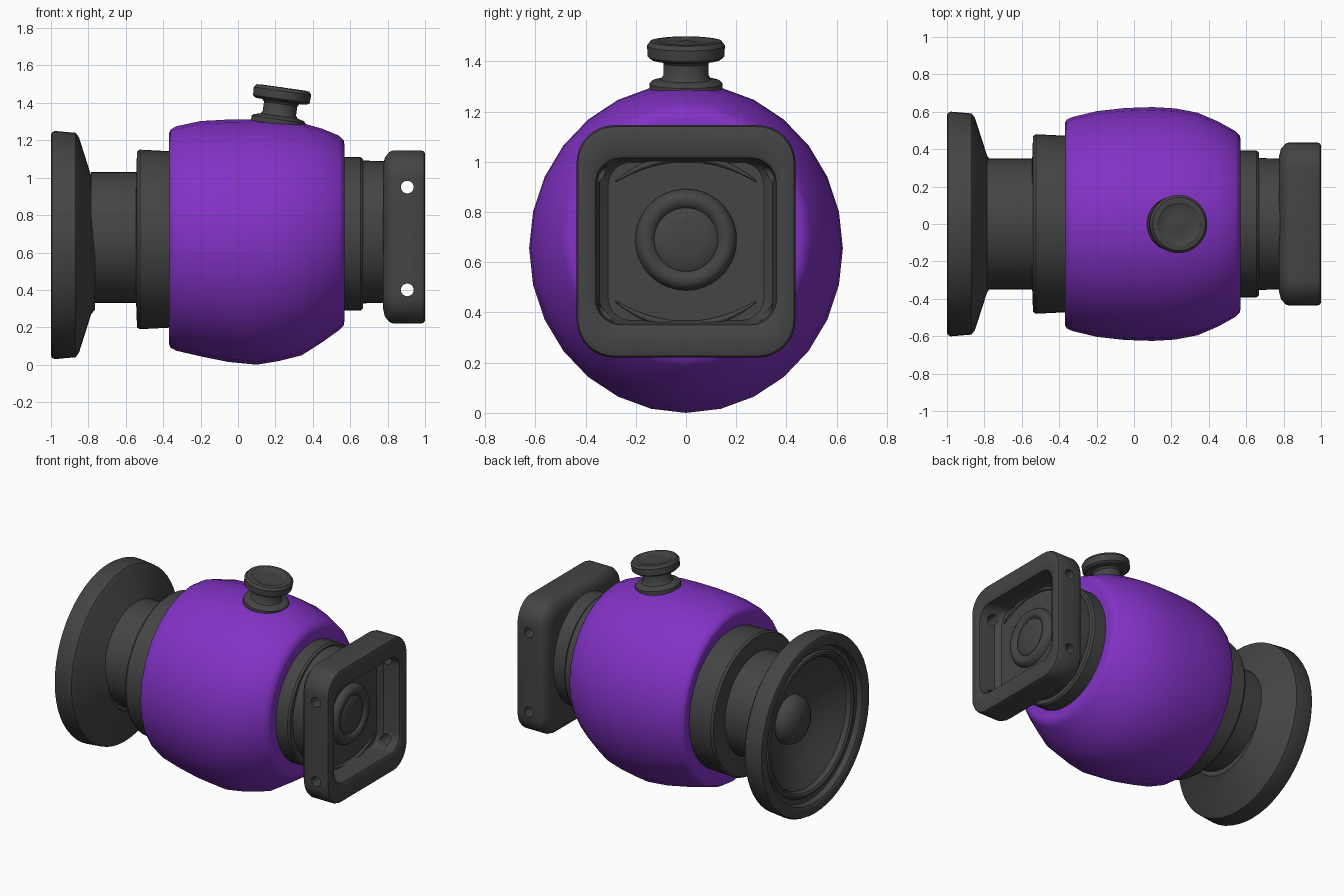
import bpy, bmesh, math
from mathutils import Matrix

if "Cube" in bpy.data.objects:
    bpy.data.objects.remove(bpy.data.objects["Cube"])


def material(name, rgb):
    m = bpy.data.materials.new(name)
    m.diffuse_color = (*rgb, 1)
    m.use_nodes = True
    m.node_tree.nodes["Principled BSDF"].inputs["Base Color"].default_value = m.diffuse_color
    return m


GREY = material("dark grey", (0.058, 0.058, 0.058))
PURPLE = material("purple", (0.225, 0.032, 0.56))


def oval(x, cz, ry, rz, n=56):
    return [(x, ry * math.cos(2 * math.pi * i / n), cz + rz * math.sin(2 * math.pi * i / n))
            for i in range(n)]


def rounded(x, cz, hy, hz, rad, steps=8):
    pts = []
    for q, (sy, sz) in enumerate([(1, 1), (-1, 1), (-1, -1), (1, -1)]):
        for k in range(steps + 1):
            a = math.pi / 2 * (q + k / steps)
            pts.append((x, sy * (hy - rad) + rad * math.cos(a), cz + sz * (hz - rad) + rad * math.sin(a)))
    return pts


def loft(name, rings, mat, angle=35, matrix=None):
    """Skin a row of equal rings and cap both ends."""
    bm = bmesh.new()
    loops = [[bm.verts.new(p) for p in r] for r in rings]
    n = len(loops[0])
    for a, b in zip(loops, loops[1:]):
        for i in range(n):
            j = (i + 1) % n
            bm.faces.new((a[i], a[j], b[j], b[i]))
    bm.faces.new(loops[0])
    bm.faces.new(loops[-1])
    bmesh.ops.recalc_face_normals(bm, faces=bm.faces[:])
    me = bpy.data.meshes.new(name)
    bm.to_mesh(me)
    bm.free()
    if matrix:
        me.transform(matrix)
    me.materials.append(mat)
    ob = bpy.data.objects.new(name, me)
    bpy.context.collection.objects.link(ob)
    smooth(ob, angle)
    return ob


def smooth(ob, angle):
    bpy.ops.object.select_all(action='DESELECT')
    ob.select_set(True)
    bpy.context.view_layer.objects.active = ob
    bpy.ops.object.shade_smooth_by_angle(angle=math.radians(angle))


def turned(name, profile, cz, sy=1.0, sz=1.0, mat=GREY, angle=35, matrix=None):
    """Lathe (x, radius) pairs about the x axis at height cz."""
    return loft(name, [oval(x, cz, r * sy, r * sz) for x, r in profile], mat, angle, matrix)


# barrel body: x, half width, bottom, top
sections = [(-0.345, 0.44, 0.21, 1.14), (-0.362, 0.50, 0.15, 1.20), (-0.37, 0.54, 0.115, 1.235),
            (-0.36, 0.558, 0.09, 1.258), (-0.33, 0.572, 0.075, 1.275),
            (-0.2, 0.603, 0.045, 1.303), (-0.05, 0.62, 0.015, 1.311),
            (0.1, 0.625, 0.0, 1.312), (0.22, 0.618, 0.02, 1.308),
            (0.34, 0.595, 0.05, 1.293), (0.45, 0.548, 0.12, 1.262),
            (0.54, 0.498, 0.185, 1.225), (0.565, 0.475, 0.21, 1.20),
            (0.57, 0.45, 0.24, 1.17), (0.562, 0.36, 0.33, 1.06)]
loft("barrel_body", [oval(x, (lo + hi) / 2, ry, (hi - lo) / 2, 28) for x, ry, lo, hi in sections],
     PURPLE, 50)

# left collar, neck and speaker-like horn
turned("left_collar", [(-0.33, 0.47), (-0.525, 0.48), (-0.54, 0.47), (-0.545, 0.33)], 0.67)
turned("left_neck", [(-0.5, 0.35), (-0.785, 0.35)], 0.68)
turned("left_horn", [(-0.765, 0.2), (-0.765, 0.345), (-0.785, 0.37), (-0.85, 0.575), (-0.868, 0.6),
                     (-0.98, 0.61), (-0.995, 0.602), (-1.0, 0.59), (-1.0, 0.545), (-0.99, 0.53),
                     (-0.955, 0.52), (-0.95, 0.49), (-0.965, 0.48), (-0.97, 0.465), (-0.96, 0.45),
                     (-0.93, 0.44), (-0.86, 0.32), (-0.815, 0.22), (-0.80, 0.165), (-0.84, 0.158),
                     (-0.87, 0.135), (-0.893, 0.095), (-0.905, 0.05), (-0.908, 0.005)], 0.64, 0.985)

# right collar and neck
turned("right_collar", [(0.53, 0.40), (0.655, 0.40), (0.668, 0.39), (0.67, 0.3)], 0.70, 0.98, 1.025)
turned("right_neck", [(0.62, 0.365), (0.79, 0.36), (0.82, 0.3)], 0.71, 0.97, 1.05)

# square end frame with a recessed front
CZ = 0.683
frame = loft("square_frame", [rounded(x, CZ, hy, hz, r) for x, hy, hz, r in [
    (0.775, 0.36, 0.38, 0.10), (0.785, 0.40, 0.425, 0.13), (0.81, 0.43, 0.455, 0.15),
    (0.83, 0.436, 0.463, 0.15), (0.98, 0.436, 0.463, 0.15), (0.995, 0.43, 0.457, 0.145),
    (1.0, 0.418, 0.445, 0.14), (1.0, 0.372, 0.345, 0.11), (0.992, 0.36, 0.332, 0.10),
    (0.88, 0.345, 0.325, 0.10), (0.85, 0.31, 0.315, 0.09)]], GREY)

# cross holes through the side walls
for z in (0.95, 0.40):
    bpy.ops.mesh.primitive_cylinder_add(vertices=24, radius=0.034, depth=1.2, location=(0.905, 0, z),
                                        rotation=(math.pi / 2, 0, 0))
    cutter = bpy.context.object
    cutter.name = "hole_cutter"
    cutter.hide_render = True
    mod = frame.modifiers.new("hole", 'BOOLEAN')
    mod.operation, mod.solver, mod.object = 'DIFFERENCE', 'EXACT', cutter
    bpy.context.view_layer.objects.active = frame
    bpy.ops.object.modifier_apply(modifier=mod.name)
    bpy.data.objects.remove(cutter)
smooth(frame, 35)

# round boss in the recess
turned("round_boss", [(0.83, 0.205), (0.862, 0.20), (0.885, 0.185), (0.893, 0.165), (0.888, 0.14),
                      (0.872, 0.127), (0.880, 0.115), (0.888, 0.07), (0.890, 0.004)], 0.69, angle=50)

# curved lips above and below the boss
for name, s in (("upper_lip", 1), ("lower_lip", -1)):
    rings = []
    for k in range(25):
        t = k / 12 - 1
        y, z = 0.28 * t, CZ + s * (0.335 - 0.095 * t * t)
        r = 0.004 + 0.014 * (1 - t * t)
        rings.append([(0.852 + r * math.cos(a), y, z + r * math.sin(a))
                      for a in (2 * math.pi * i / 8 for i in range(8))])
    loft(name, rings, GREY, 60)

# tilted knob on top
tilt = Matrix.Translation((0.215, 0, 1.30)) @ Matrix.Rotation(math.radians(-82), 4, 'Y')
turned("top_knob", [(-0.06, 0.145), (0.012, 0.145), (0.022, 0.135), (0.03, 0.1), (0.045, 0.09),
                    (0.095, 0.09), (0.108, 0.10), (0.110, 0.138), (0.122, 0.153), (0.165, 0.155),
                    (0.182, 0.142), (0.184, 0.115), (0.175, 0.10), (0.177, 0.05), (0.185, 0.004)],
       0.0, matrix=tilt)
